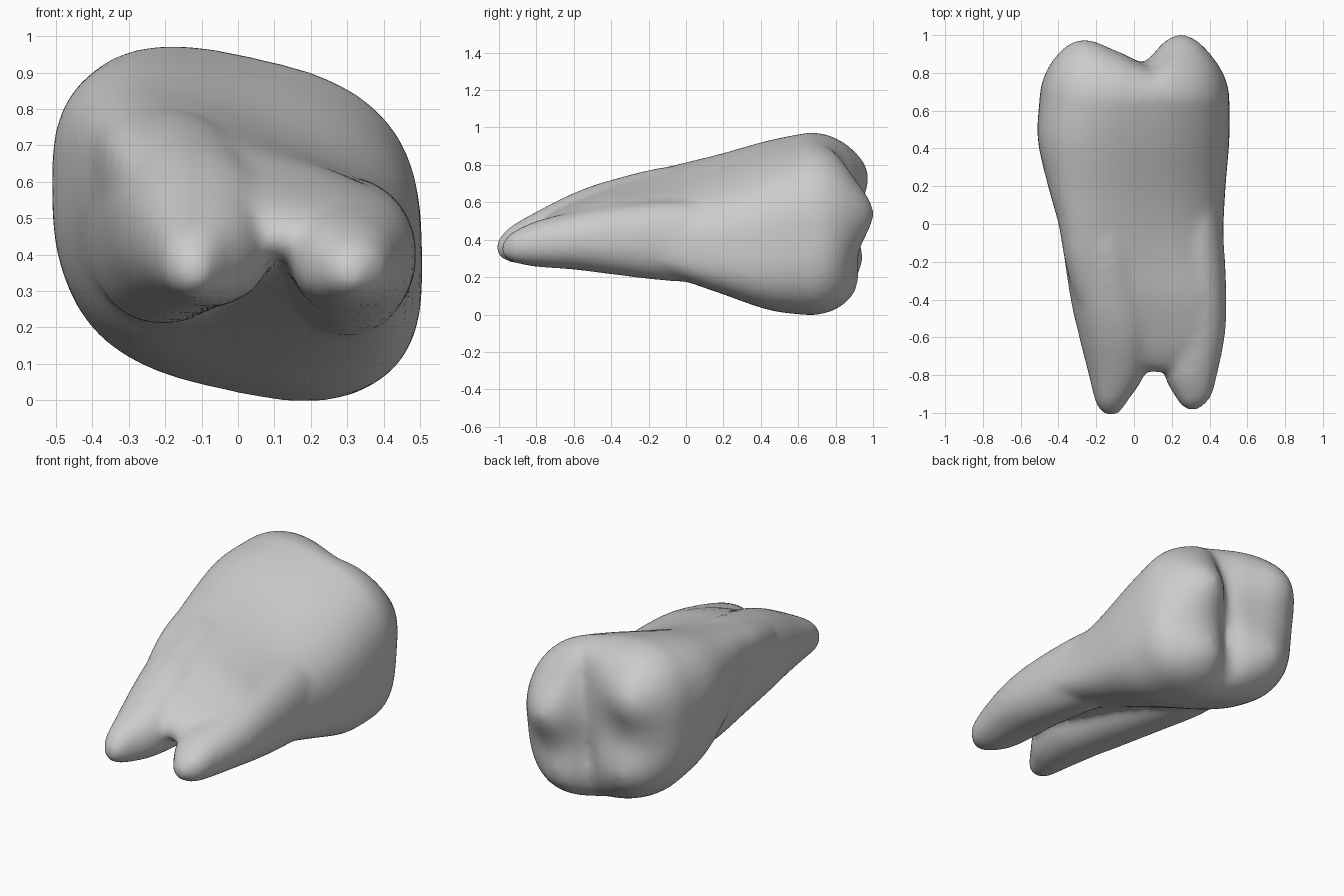
import bpy, bmesh, math

if "Cube" in bpy.data.objects:
    bpy.data.objects.remove(bpy.data.objects["Cube"], do_unlink=True)

SIDES = 56
STEPS = 5


def resample(sections):
    """Smooth curve through the given sections."""
    pts = [sections[0]] + sections + [sections[-1]]
    out = []
    for a, b, c, d in zip(pts, pts[1:], pts[2:], pts[3:]):
        for k in range(STEPS):
            t = k / STEPS
            out.append([q + t / 2 * (r - p + t * (2 * p - 5 * q + 4 * r - s + t * (3 * q - p - 3 * r + s)))
                        for p, q, r, s in zip(a, b, c, d)])
    return out + [sections[-1]]


def outline(section, power, skew):
    """Sheared rounded outline; skew makes opposite corners squarer."""
    y, x0, x1, z0, z1, shear = section
    cx, cz, rx, rz = (x0 + x1) / 2, (z0 + z1) / 2, (x1 - x0) / 2, (z1 - z0) / 2
    rz = math.sqrt(rz ** 2 - 1.6 * (shear * rx) ** 2)
    ring = []
    for i in range(SIDES):
        a = math.tau * i / SIDES
        c, s = math.cos(a), math.sin(a)
        e = 2 / (power + (skew if c * s > 0 else -skew))
        dx = rx * math.copysign(abs(c) ** e, c)
        dz = rz * math.copysign(abs(s) ** e, s)
        ring.append((cx + dx, y, cz + dz + shear * dx))
    return ring


def skin_rings(bm, rings):
    rings = [[bm.verts.new(p) for p in ring] for ring in rings]
    for a, b in zip(rings, rings[1:]):
        for i in range(SIDES):
            j = (i + 1) % SIDES
            bm.faces.new((a[i], a[j], b[j], b[i]))
    bm.faces.new(rings[0])
    bm.faces.new(rings[-1])


def root(bm, sections):
    skin_rings(bm, [outline((*s, 0), 2.2, 0) for s in resample(sections)])


# Cusps as (x, z, height, spread)
CUSPS = [
    (-0.29, 0.75, 0.120, 0.145),
    (0.26, 0.54, 0.137, 0.130),
    (-0.25, 0.28, 0.082, 0.130),
    (0.21, 0.15, 0.060, 0.120),
]


def biting_face(ring):
    """Close the crown with a dome carrying four cusps and a groove."""
    cx = sum(p[0] for p in ring) / SIDES
    cz = sum(p[2] for p in ring) / SIDES
    rings = []
    for k in range(1, 24):
        s = math.cos(math.pi / 2 * k / 24)
        cap = []
        for x, y, z in ring:
            x, z = cx + s * (x - cx), cz + s * (z - cz)
            inner = math.sqrt(1 - s ** 6)
            y += 0.21 * inner
            for ux, uz, height, spread in CUSPS:
                d2 = (x - ux) ** 2 + (z - uz) ** 2
                y += inner * height * math.exp(-d2 / (2 * spread ** 2))
            y -= 0.055 * inner * math.exp(-((x - 0.05 - 0.06 * (z - 0.4)) / 0.07) ** 2)
            cap.append((x, y, z))
        rings.append(cap)
    return rings


bm = bmesh.new()

# Crown and neck, thinning into the web between the roots
body = [outline(s, 2.8, 0.3) for s in resample([
    (-0.785, 0.09, 0.15, 0.42, 0.47, 0),
    (-0.73, -0.02, 0.26, 0.39, 0.53, -0.10),
    (-0.60, -0.22, 0.42, 0.37, 0.61, -0.15),
    (-0.40, -0.31, 0.465, 0.31, 0.70, -0.22),
    (-0.20, -0.365, 0.475, 0.24, 0.77, -0.32),
    (0.00, -0.40, 0.475, 0.17, 0.82, -0.37),
    (0.20, -0.455, 0.485, 0.105, 0.865, -0.34),
    (0.45, -0.51, 0.505, 0.025, 0.93, -0.27),
    (0.66, -0.50, 0.505, 0.00, 0.97, -0.21),
])]
skin_rings(bm, body + biting_face(body[-1]))

# Right root
root(bm, [
    (-1.015, -0.145, -0.095, 0.33, 0.385),
    (-0.985, -0.18, -0.065, 0.30, 0.425),
    (-0.94, -0.205, -0.035, 0.28, 0.47),
    (-0.80, -0.24, 0.055, 0.265, 0.55),
    (-0.60, -0.29, 0.10, 0.255, 0.65),
    (-0.40, -0.335, 0.08, 0.245, 0.72),
    (-0.10, -0.38, 0.04, 0.225, 0.79),
    (0.20, -0.42, 0.00, 0.21, 0.80),
    (0.40, -0.43, -0.05, 0.24, 0.78),
])

# Left root
root(bm, [
    (-0.985, 0.285, 0.335, 0.32, 0.375),
    (-0.955, 0.245, 0.375, 0.295, 0.42),
    (-0.91, 0.215, 0.41, 0.275, 0.45),
    (-0.80, 0.16, 0.44, 0.255, 0.50),
    (-0.60, 0.14, 0.48, 0.24, 0.55),
    (-0.40, 0.15, 0.49, 0.215, 0.585),
    (-0.10, 0.14, 0.475, 0.18, 0.61),
    (0.20, 0.12, 0.44, 0.17, 0.61),
])

bmesh.ops.recalc_face_normals(bm, faces=bm.faces)
mesh = bpy.data.meshes.new("tooth")
bm.to_mesh(mesh)
bm.free()
for face in mesh.polygons:
    face.use_smooth = True
tooth = bpy.data.objects.new("tooth", mesh)
bpy.context.collection.objects.link(tooth)

# Fuse the parts into one soft skin
remesh = tooth.modifiers.new("fuse", "REMESH")
remesh.mode = "VOXEL"
remesh.voxel_size = 0.02
remesh.use_smooth_shade = True
smooth = tooth.modifiers.new("soften", "SMOOTH")
smooth.factor = 0.5
smooth.iterations = 13

# Plain grey material
colour = (0.6, 0.6, 0.6, 1)
grey = bpy.data.materials.new("light grey")
grey.use_nodes = True
grey.diffuse_color = colour
grey.node_tree.nodes["Principled BSDF"].inputs["Base Color"].default_value = colour
mesh.materials.append(grey)
